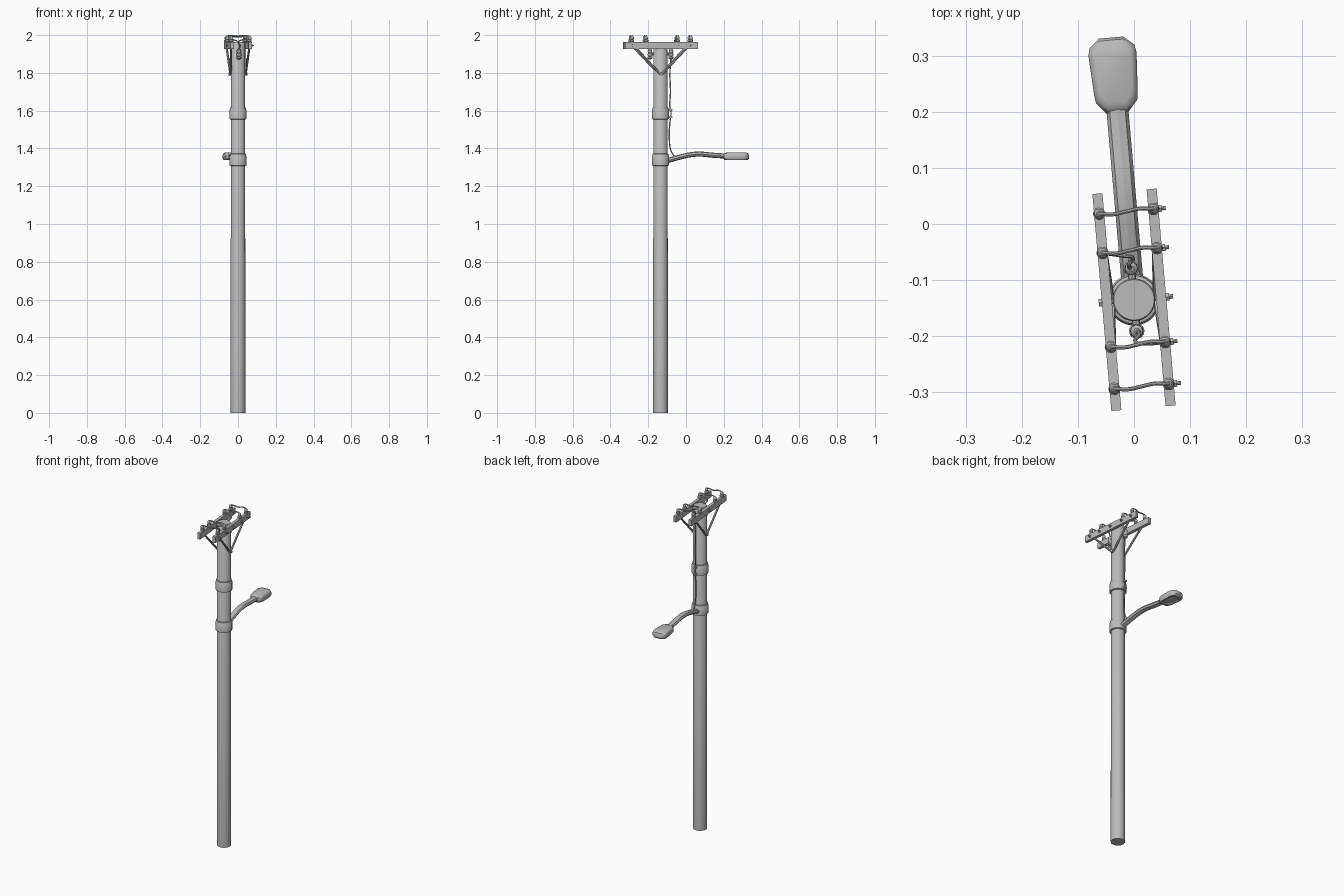
import bpy, bmesh, math
from mathutils import Matrix, Vector

cube = bpy.data.objects.get("Cube")
if cube:
    bpy.data.objects.remove(cube)

grey = bpy.data.materials.new("plain_grey")
grey.use_nodes = True
grey.diffuse_color = (0.5, 0.5, 0.5, 1)
grey.node_tree.nodes["Principled BSDF"].inputs["Base Color"].default_value = (0.5, 0.5, 0.5, 1)

# Everything is laid out around the pole axis, then turned slightly
FRAME = Matrix.Translation((0, -0.135, 0)) @ Matrix.Rotation(math.radians(5), 4, 'Z')


def finish(obj, local=Matrix()):
    obj.data.materials.append(grey)
    obj.matrix_world = FRAME @ local
    bpy.ops.object.select_all(action='DESELECT')
    obj.select_set(True)
    bpy.context.view_layer.objects.active = obj
    bpy.ops.object.shade_smooth_by_angle(angle=math.radians(40))
    return obj


def from_bmesh(name, bm, local=Matrix()):
    bmesh.ops.recalc_face_normals(bm, faces=bm.faces[:])
    mesh = bpy.data.meshes.new(name)
    bm.to_mesh(mesh)
    bm.free()
    obj = bpy.data.objects.new(name, mesh)
    bpy.context.collection.objects.link(obj)
    return finish(obj, local)


def loft(name, rings, local=Matrix()):
    """Skin a list of equally long point rings and cap both ends."""
    bm = bmesh.new()
    loops = [[bm.verts.new(p) for p in ring] for ring in rings]
    n = len(loops[0])
    for a, b in zip(loops, loops[1:]):
        for i in range(n):
            j = (i + 1) % n
            bm.faces.new((a[i], a[j], b[j], b[i]))
    bm.faces.new(loops[0])
    bm.faces.new(loops[-1])
    return from_bmesh(name, bm, local)


def lathe(name, profile, at=(0, 0, 0), sides=12):
    turns = [2 * math.pi * i / sides for i in range(sides)]
    rings = [[(r * math.cos(t), r * math.sin(t), z) for t in turns] for r, z in profile]
    return loft(name, rings, Matrix.Translation(at))


def box(name, at, size):
    bm = bmesh.new()
    bmesh.ops.create_cube(bm, size=1, matrix=Matrix.Diagonal((*size, 1)))
    return from_bmesh(name, bm, Matrix.Translation(at))


def rod(name, a, b, radius, sides=8):
    a, b = Vector(a), Vector(b)
    turn = (b - a).to_track_quat('Z', 'Y').to_matrix().to_4x4()
    bm = bmesh.new()
    bmesh.ops.create_cone(bm, cap_ends=True, segments=sides, radius1=radius, radius2=radius,
                          depth=(b - a).length)
    return from_bmesh(name, bm, Matrix.Translation((a + b) / 2) @ turn)


def tube(name, points, radius, widen=1):
    curve = bpy.data.curves.new(name, 'CURVE')
    curve.dimensions = '3D'
    curve.bevel_depth = radius
    curve.bevel_resolution = 2
    curve.use_fill_caps = True
    spline = curve.splines.new('BEZIER')
    spline.resolution_u = 6
    spline.bezier_points.add(len(points) - 1)
    for bp, p in zip(spline.bezier_points, points):
        bp.co = p
        bp.handle_left_type = bp.handle_right_type = 'AUTO'
    obj = bpy.data.objects.new(name, curve)
    bpy.context.collection.objects.link(obj)
    bpy.ops.object.select_all(action='DESELECT')
    obj.select_set(True)
    bpy.context.view_layer.objects.active = obj
    bpy.ops.object.convert(target='MESH')
    return finish(bpy.context.view_layer.objects.active, Matrix.Diagonal((widen, 1, 1, 1)))


# Pole and its two clamp bands
lathe("pole", [(0.039, 0), (0.038, 1.96), (0.036, 1.963)], sides=32)
for name, z in (("upper_band", 1.553), ("lower_band", 1.308)):
    lathe(name, [(0.039, 0), (0.046, 0.003), (0.046, 0.05), (0.043, 0.054),
                 (0.043, 0.063), (0.038, 0.065)], (0, 0, z), 32)

# Crossarms with diagonal braces and the through bolt
ARM_X, ARM_Z = 0.0485, 1.945
INSULATOR_Y = (0.158, 0.088, -0.08, -0.155)
for side, label in ((-1, "right"), (1, "left")):
    x = side * ARM_X
    box(label + "_crossarm", (x, 0, ARM_Z), (0.018, 0.388, 0.037))
    for end, where in ((-1, "front"), (1, "back")):
        rod(f"{label}_{where}_brace", (x, end * 0.135, 1.932),
            (side * 0.04, end * 0.004, 1.793), 0.006)
    rod(label + "_brace_bolt", (side * 0.03, 0, 1.795), (side * 0.05, 0, 1.795), 0.008)
rod("through_bolt", (-0.062, 0, ARM_Z), (0.07, 0, ARM_Z), 0.004)
for x in (-0.06, 0.06):
    rod("through_bolt_nut", (x - 0.003, 0, ARM_Z), (x + 0.003, 0, ARM_Z), 0.008, 6)

# Pin insulators, jumper wires and arm bolts
PIN = [(0.007, 0), (0.011, 0.004), (0.011, 0.012), (0.007, 0.016),
       (0.009, 0.02), (0.009, 0.027), (0.005, 0.032)]
for y in INSULATOR_Y:
    for x in (-ARM_X, ARM_X):
        lathe("pin_insulator", PIN, (x, y, 1.962))
    rod("arm_bolt", (ARM_X, y, ARM_Z), (ARM_X + 0.022, y, ARM_Z), 0.0035)
    rod("arm_bolt_nut", (ARM_X + 0.009, y, ARM_Z), (ARM_X + 0.015, y, ARM_Z), 0.007, 6)
    tube("jumper_wire", [(-ARM_X - 0.007, y, 1.978), (-ARM_X, y, 1.992),
                         (-0.025, y - 0.003, 1.996), (0, y, 1.991),
                         (0.025, y + 0.003, 1.996), (ARM_X, y, 1.992),
                         (ARM_X + 0.007, y, 1.978)], 0.0036)

# Hanging insulators on the pole with their curled leads
SHEDS = [(0.006, 0), (0.013, 0.004), (0.014, 0.012), (0.009, 0.016), (0.014, 0.022),
         (0.014, 0.03), (0.009, 0.034), (0.012, 0.04), (0.011, 0.05), (0.005, 0.055)]
for s, y_end, where in ((1, INSULATOR_Y[1], "back"), (-1, INSULATOR_Y[2], "front")):
    lathe(where + "_pole_insulator", SHEDS, (0, s * 0.056, 1.872))
    rod(where + "_insulator_bracket", (0, s * 0.03, 1.9), (0, s * 0.056, 1.9), 0.007)
    tube(where + "_lead", [(0, s * 0.056, 1.92), (-s * 0.004, s * 0.062, 1.945),
                           (s * 0.004, s * 0.075, 1.965), (-s * 0.015, s * 0.08, 1.975),
                           (-s * ARM_X, y_end, 1.988)], 0.0035)

# Drop cable down to the street lamp
tube("drop_cable", [(0, 0.056, 1.88), (0, 0.05, 1.8), (0, 0.053, 1.7), (0, 0.05, 1.62),
                    (0, 0.056, 1.585), (0, 0.05, 1.54), (0, 0.047, 1.45),
                    (0, 0.055, 1.39), (0, 0.075, 1.355)], 0.0035)
for z in (1.565, 1.605):
    box("cable_clip", (0, 0.052, z), (0.014, 0.02, 0.01))

# Curved lamp arm, flattened to an oval
tube("lamp_arm", [(0, 0.034, 1.334), (0, 0.095, 1.352), (0, 0.19, 1.37),
                  (0, 0.28, 1.364), (0, 0.37, 1.358)], 0.0135, 1.45)

# Lamp head: half outline mirrored, then stacked in shrinking layers with a recessed lens
half = [(0.02, 0.335), (0.037, 0.355), (0.039, 0.37), (0.043, 0.44), (0.04, 0.453),
        (0.022, 0.469)]
outline = half + [(-x, y) for x, y in reversed(half)]
MID_Y = 0.405
layers = [(0.6, 1.345), (0.68, 1.339), (0.88, 1.339), (1, 1.347), (1, 1.364),
          (0.93, 1.373), (0.75, 1.378)]
loft("lamp_head", [[(x * s, MID_Y + (y - MID_Y) * s, z) for x, y in outline]
                   for s, z in layers])
